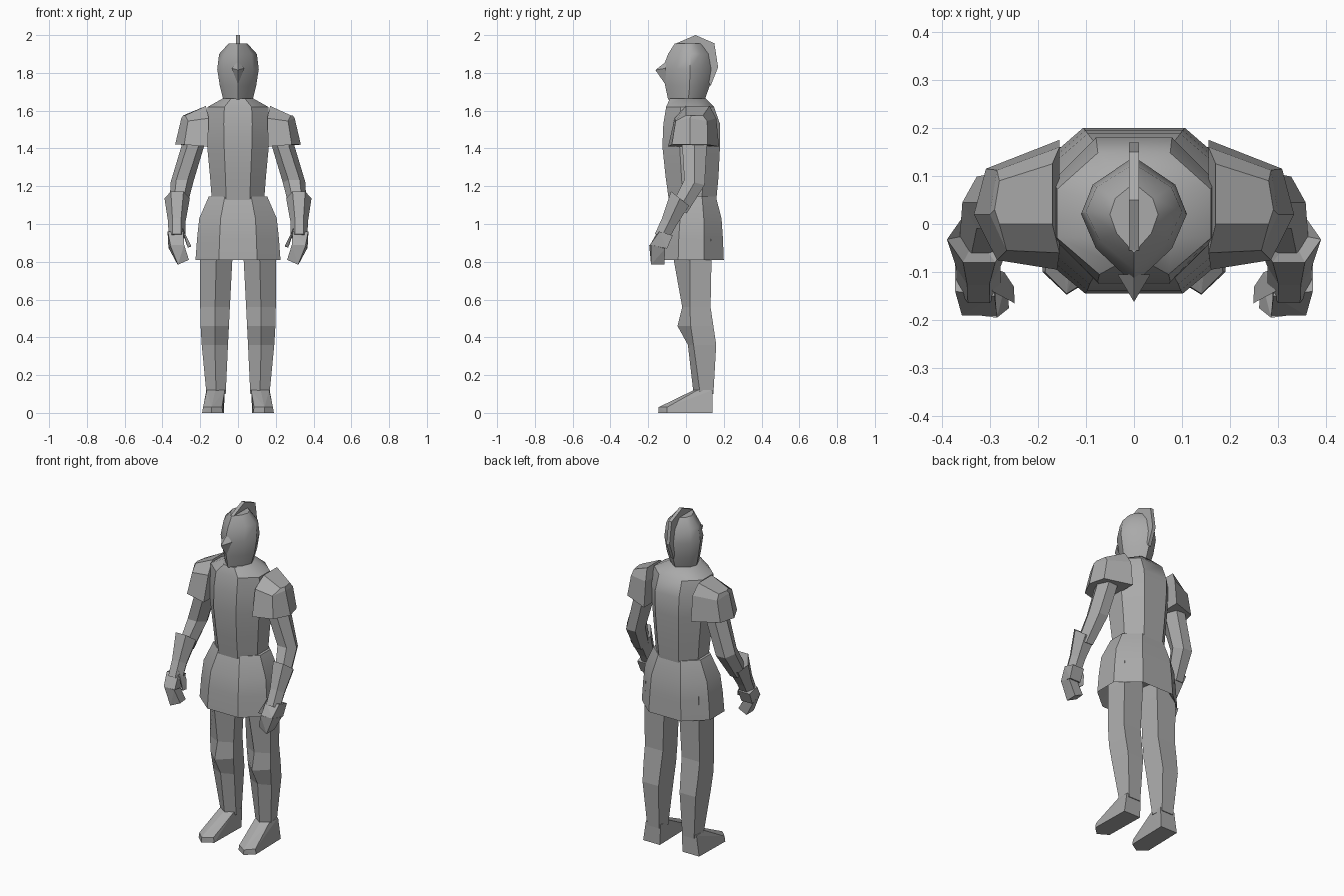
import bpy, bmesh, math

steel = bpy.data.materials.new("steel grey")
steel.diffuse_color = (0.4, 0.4, 0.4, 1)


def finish(name, bm, mirror=False, smooth=0):
    bmesh.ops.recalc_face_normals(bm, faces=bm.faces)
    me = bpy.data.meshes.new(name)
    bm.to_mesh(me)
    bm.free()
    me.materials.append(steel)
    ob = bpy.data.objects.new(name, me)
    bpy.context.collection.objects.link(ob)
    if mirror:
        ob.modifiers.new("Mirror", 'MIRROR').use_mirror_merge = False
    if smooth:
        bpy.ops.object.select_all(action='DESELECT')
        ob.select_set(True)
        bpy.context.view_layer.objects.active = ob
        bpy.ops.object.shade_smooth_by_angle(angle=math.radians(smooth))
    return ob


def loft(name, rings, **kw):
    """Skin a stack of equal-sized point rings and cap both ends."""
    bm = bmesh.new()
    rows = [[bm.verts.new(p) for p in r] for r in rings]
    n = len(rows[0])
    for a, b in zip(rows, rows[1:]):
        for i in range(n):
            j = (i + 1) % n
            bm.faces.new((a[i], a[j], b[j], b[i]))
    bm.faces.new(rows[0])
    bm.faces.new(rows[-1])
    return finish(name, bm, **kw)


def hull(name, pts, **kw):
    bm = bmesh.new()
    for p in pts:
        bm.verts.new(p)
    bmesh.ops.convex_hull(bm, input=bm.verts)
    bmesh.ops.dissolve_limit(bm, angle_limit=0.02, verts=bm.verts, edges=bm.edges)
    return finish(name, bm, **kw)


def body_ring(z, w, f, b):
    """Chamfered section: half width w, front f, back b."""
    d = b - f
    half = [(.45 * w, f), (w, f + .3 * d), (w, b - .3 * d), (.47 * w, b)]
    return [(x, y, z) for x, y in half] + [(-x, y, z) for x, y in reversed(half)]


def head_ring(z, w, f, b):
    """Section with a ridge at front and back."""
    d = b - f
    half = [(.72 * w, f + .28 * d), (w, f + .55 * d), (.78 * w, f + .78 * d)]
    return [(0, f, z)] + [(x, y, z) for x, y in half] + [(0, b, z)] + \
           [(-x, y, z) for x, y in reversed(half)]


def limb_ring(cx, cy, z, rx, ry, tilt=0, n=6):
    out = []
    for i in range(n):
        a = 2 * math.pi * i / n
        dy = ry * math.sin(a)
        out.append((cx + rx * math.cos(a), cy + dy, z + tilt * dy))
    return out


# Helmet, beak of the visor and crest
loft("helmet", [head_ring(*r) for r in (
    (1.66, .078, -.095, .10), (1.73, .096, -.11, .125), (1.82, .11, -.125, .14),
    (1.90, .10, -.095, .125), (1.955, .05, -.06, .085))], smooth=40)
hull("visor_beak", [(0, -.162, 1.815), (.034, -.105, 1.825), (-.034, -.105, 1.825),
                    (0, -.105, 1.86), (0, -.11, 1.74)])
crest = [(-.055, 1.955), (.05, 2.0), (.15, 1.957), (.17, 1.83), (.13, 1.73), (.09, 1.82), (.06, 1.92)]
loft("helmet_crest", [[(x, y, z) for y, z in crest] for x in (-.01, .01)])

# Breastplate and skirt
loft("breastplate", [body_ring(*r) for r in (
    (1.12, .138, -.09, .16), (1.25, .148, -.108, .172), (1.41, .163, -.125, .18),
    (1.53, .168, -.12, .18), (1.62, .16, -.105, .148), (1.665, .08, -.085, .105))], smooth=35)
loft("skirt", [body_ring(*r) for r in (
    (1.145, .155, -.085, .158), (1.03, .205, -.125, .188), (.93, .216, -.138, .195),
    (.81, .225, -.145, .20), (.90, .16, -.07, .14))], smooth=35)


# Shoulder plates
loft("shoulder_plate", [
    [(.17, 0, 1.625), (.28, 0, 1.575), (.29, .03, 1.575), (.28, .09, 1.575), (.17, .125, 1.625)],
    [(.155, -.06, 1.56), (.265, -.055, 1.545), (.3, .02, 1.56), (.285, .112, 1.545), (.155, .16, 1.56)],
    [(.16, -.095, 1.41), (.285, -.075, 1.42), (.333, .02, 1.42), (.308, .115, 1.42), (.155, .175, 1.41)],
], mirror=True)

# Arms, flared cuffs and gloves
loft("arm", [limb_ring(*r) for r in (
    (.225, .045, 1.50, .06, .075), (.24, .045, 1.41, .06, .075),
    (.297, .045, 1.22, .06, .062, -.25), (.318, -.035, 1.08, .045, .045, -.6))], mirror=True)
loft("cuff", [limb_ring(*r) for r in (
    (.325, -.025, 1.09, .03, .03, -.7), (.322, -.032, 1.135, .067, .055, -.8),
    (.324, -.09, 1.01, .046, .042, -.6), (.323, -.13, .93, .045, .04, -.5))], mirror=True)
hull("hand", [(.29, -.15, .96), (.372, -.14, .96), (.372, -.07, .94), (.295, -.07, .94),
              (.285, -.19, .89), (.358, -.19, .89), (.368, -.10, .87), (.295, -.10, .87)], mirror=True)
hull("fingers", [(.285, -.195, .89), (.36, -.185, .89), (.366, -.11, .87), (.31, -.11, .88),
                 (.26, -.175, .81), (.318, -.185, .785), (.32, -.115, .785), (.265, -.115, .81)],
     mirror=True)
hull("thumb", [(.295, -.14, .98), (.30, -.09, .97), (.272, -.15, .93), (.27, -.10, .92),
               (.248, -.165, .885), (.25, -.13, .88), (.266, -.15, .875)], mirror=True)


# Legs: a front ridge, two flanks and a flat back
def leg_ring(z, xi, xo, front, side, back):
    mid = (xi + xo) / 2
    e = .12 * (xo - xi)
    return [(mid, front, z), (xo, side, z), (xo - e, back, z), (xi + e, back, z), (xi, side, z)]


loft("leg", [leg_ring(*r) for r in (
    (.95, .03, .195, -.06, .02, .13), (.81, .03, .20, -.065, .02, .135),
    (.56, .043, .20, -.02, .02, .13), (.46, .048, .198, -.045, .025, .145),
    (.36, .053, .192, .01, .04, .16), (.10, .065, .167, .04, .075, .145))], mirror=True)

# Feet
hull("foot", [(.075, .14, 0), (.185, .14, 0), (.19, -.10, 0), (.14, -.147, 0), (.08, -.11, 0),
              (.185, -.10, .03), (.14, -.145, .03), (.085, -.11, .03),
              (.07, .14, .12), (.167, .14, .12), (.165, .06, .12), (.12, .04, .12), (.07, .06, .12)],
     mirror=True)
